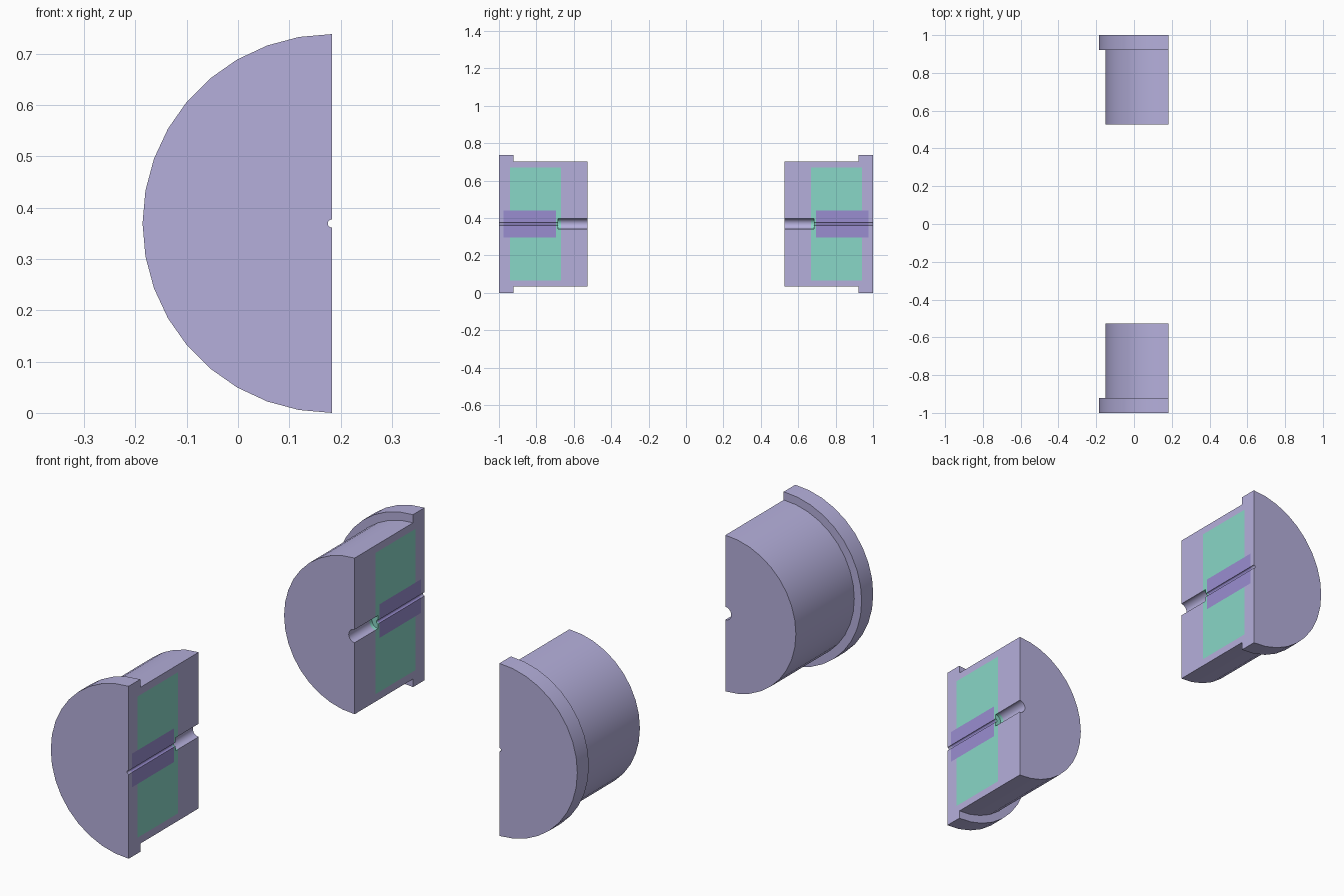
import bpy, bmesh
from math import sin, cos, pi

if "Cube" in bpy.data.objects:
    bpy.data.objects.remove(bpy.data.objects["Cube"])

AXIS_X, AXIS_Z, STEPS = 0.183, 0.369, 18


def material(name, rgb):
    m = bpy.data.materials.new(name)
    m.diffuse_color = (*rgb, 1)
    m.use_nodes = True
    m.node_tree.nodes["Principled BSDF"].inputs["Base Color"].default_value = m.diffuse_color
    return m


def half_turn(name, profile, mat, side):
    """Revolve a closed (radius, y) profile by 180 degrees and cap the cut plane."""
    bm = bmesh.new()
    rings = []
    for i in range(STEPS + 1):
        a = pi * i / STEPS
        rings.append([bm.verts.new((AXIS_X - r * sin(a), side * y, AXIS_Z + r * cos(a)))
                      for r, y in profile])
    n = len(profile)
    for a, b in zip(rings, rings[1:]):
        for j in range(n):
            k = (j + 1) % n
            bm.faces.new((a[j], a[k], b[k], b[j]))
    bm.faces.new(rings[0])
    bm.faces.new(rings[-1])
    bmesh.ops.recalc_face_normals(bm, faces=bm.faces)
    me = bpy.data.meshes.new(name)
    bm.to_mesh(me)
    bm.free()
    me.materials.append(mat)
    ob = bpy.data.objects.new(name, me)
    bpy.context.collection.objects.link(ob)
    bpy.ops.object.select_all(action='DESELECT')
    ob.select_set(True)
    bpy.context.view_layer.objects.active = ob
    bpy.ops.object.shade_smooth_by_angle(angle=pi / 6)


# Radii: wide bore, narrow bore, core, filling, body, flange
WIDE, BORE, CORE, FILL, BODY, FLANGE = 0.028, 0.008, 0.072, 0.302, 0.334, 0.369

# Flanged outer shell with a stepped cavity
casing = [(WIDE, .527), (BODY, .527), (BODY, .922), (FLANGE, .922), (FLANGE, 1),
          (BORE, 1), (BORE, .977), (CORE, .977), (CORE, .94), (FILL, .94),
          (FILL, .668), (WIDE, .668)]
# Green filling around the core
filling = [(WIDE, .668), (FILL, .668), (FILL, .94), (CORE, .94), (CORE, .694),
           (BORE, .694), (BORE, .685), (WIDE, .685)]
# Purple core with the narrow bore
core = [(BORE, .694), (CORE, .694), (CORE, .977), (BORE, .977)]

lavender = material("lavender", (.46, .43, .71))
green = material("green", (.25, .68, .57))
purple = material("purple", (.32, .27, .63))

# Two matching plugs facing each other along y
for label, side in (("front", -1), ("back", 1)):
    half_turn(label + "_casing", casing, lavender, side)
    half_turn(label + "_filling", filling, green, side)
    half_turn(label + "_core", core, purple, side)
